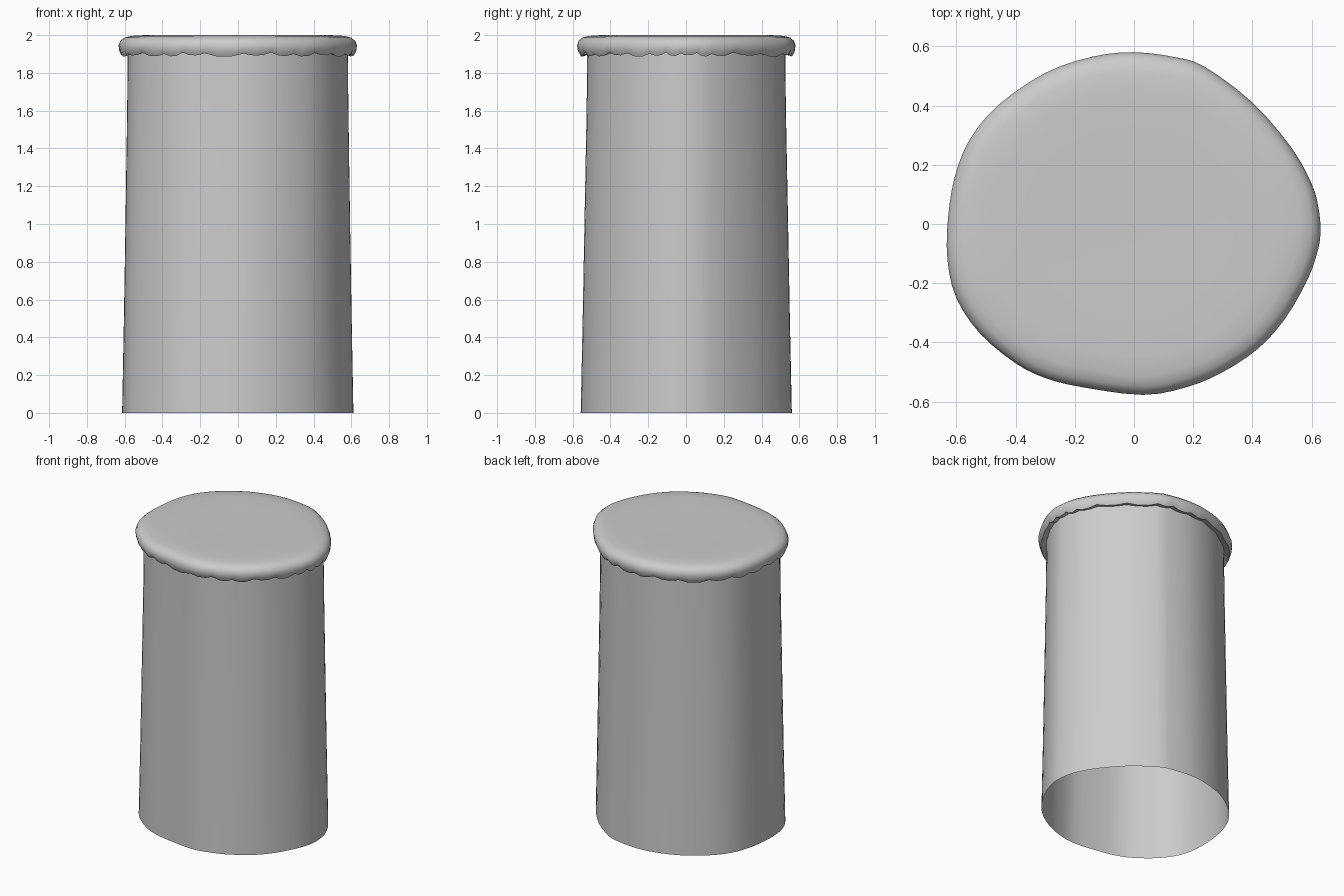
import bpy, bmesh, math
from mathutils import Vector

if "Cube" in bpy.data.objects:
    bpy.data.objects.remove(bpy.data.objects["Cube"])

# Hand-shaped outline of the lid, seen from above
OUTLINE = [(0.63, -0.03), (0.622, 0.06), (0.598, 0.14), (0.53, 0.26), (0.40, 0.41),
           (0.24, 0.53), (0.14, 0.563), (0, 0.58), (-0.14, 0.565), (-0.30, 0.51),
           (-0.46, 0.40), (-0.555, 0.285), (-0.605, 0.16), (-0.628, 0.02), (-0.63, -0.12),
           (-0.60, -0.25), (-0.52, -0.37), (-0.40, -0.47), (-0.30, -0.52), (-0.18, -0.55),
           (0.03, -0.577), (0.18, -0.55), (0.30, -0.50), (0.42, -0.42), (0.51, -0.32),
           (0.58, -0.20), (0.615, -0.11)]
STEPS = 3


def smooth_loop(pts):
    """Closed Catmull-Rom curve through the points."""
    p = [Vector(q) for q in pts]
    n, out = len(p), []
    for i in range(n):
        a, b, c, d = p[i - 1], p[i], p[(i + 1) % n], p[(i + 2) % n]
        for k in range(STEPS):
            t = k / STEPS
            out.append(0.5 * (2 * b + (c - a) * t + (2 * a - 5 * b + 4 * c - d) * t ** 2
                              + (3 * b - a - 3 * c + d) * t ** 3))
    return out


LOOP = smooth_loop(OUTLINE)

grey = bpy.data.materials.new("plain_grey")
grey.diffuse_color = (0.6, 0.6, 0.6, 1)
grey.use_nodes = True
grey.node_tree.nodes["Principled BSDF"].inputs["Base Color"].default_value = grey.diffuse_color


def scallop(i):
    """Uneven wavy hem, one wave per outline point."""
    return 0.009 * math.cos(2 * math.pi * i / STEPS) + 0.004 * math.sin(i * 0.83)


def lofted(name, rings, cap_z=None):
    """rings: (scale x, scale y, z, wave amount), joined from first to last."""
    bm = bmesh.new()
    n = len(LOOP)
    rows = [[bm.verts.new((v.x * sx, v.y * sy, z + w * scallop(i)))
             for i, v in enumerate(LOOP)] for sx, sy, z, w in rings]
    for lo, hi in zip(rows, rows[1:]):
        for i in range(n):
            j = (i + 1) % n
            bm.faces.new((lo[i], lo[j], hi[j], hi[i]))
    if cap_z is not None:
        centre = bm.verts.new((0, 0, cap_z))
        for i in range(n):
            bm.faces.new((rows[-1][i], rows[-1][(i + 1) % n], centre))
    mesh = bpy.data.meshes.new(name)
    bm.to_mesh(mesh)
    bm.free()
    mesh.materials.append(grey)
    ob = bpy.data.objects.new(name, mesh)
    bpy.context.collection.objects.link(ob)
    bpy.ops.object.select_all(action='DESELECT')
    ob.select_set(True)
    bpy.context.view_layer.objects.active = ob
    bpy.ops.object.shade_smooth_by_angle(angle=math.radians(40))
    return ob


# Open-bottomed, slightly tapering tube
lofted("tube_body", [(0.970, 0.966, 0, 0), (0.955, 0.948, 0.5, 0), (0.942, 0.932, 1.0, 0),
                     (0.928, 0.912, 1.6, 0), (0.922, 0.905, 1.95, 0)])

# Rounded lid with a wavy hem and a narrow underside
lofted("lid", [(0.915, 0.90, 1.905, 0.6), (0.975, 0.97, 1.895, 1), (0.993, 0.993, 1.915, 0.6),
               (1.0, 1.0, 1.945, 0.1), (0.985, 0.985, 1.970, 0), (0.95, 0.95, 1.987, 0),
               (0.89, 0.89, 1.996, 0), (0.78, 0.78, 2.0, 0), (0.5, 0.5, 1.998, 0)],
       cap_z=1.996)
